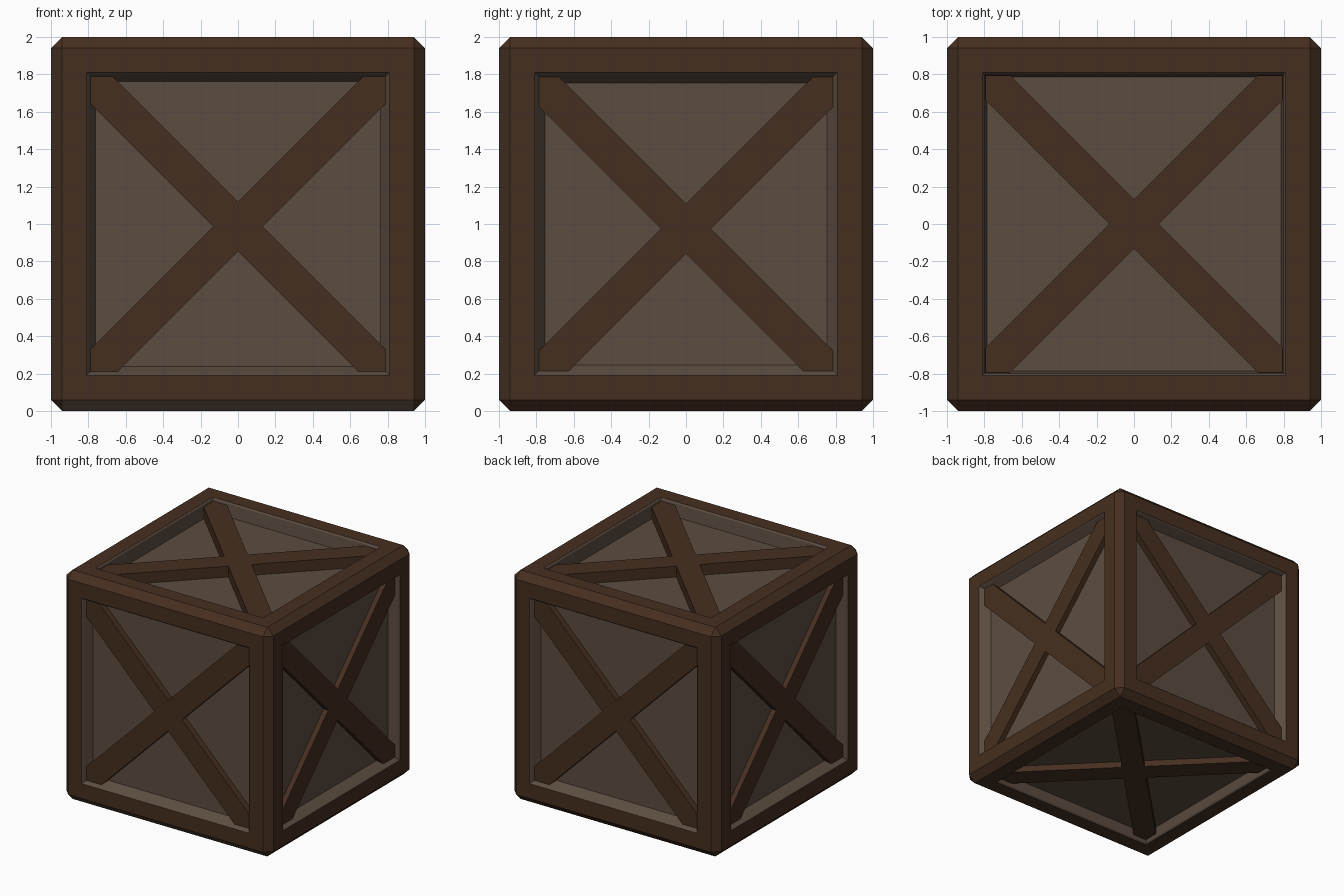
import bpy, bmesh
from math import pi
from mathutils import Matrix, Vector

if "Cube" in bpy.data.objects:
    bpy.data.objects.remove(bpy.data.objects["Cube"])

HALF, CHAMFER, OPENING = 1.0, 0.06, 0.81
BRACE_END, BRACE_CUT = 0.795, 0.133


def material(name, rgb):
    m = bpy.data.materials.new(name)
    m.diffuse_color = (*rgb, 1)
    m.use_nodes = True
    m.node_tree.nodes["Principled BSDF"].inputs["Base Color"].default_value = m.diffuse_color
    return m


dark_wood = material("dark_wood", (0.061, 0.028, 0.014))
pale_wood = material("pale_wood", (0.108, 0.074, 0.052))
LIFT = Matrix.Translation((0, 0, HALF))


def finish(bm, name, mats, matrix=LIFT):
    me = bpy.data.meshes.new(name)
    bm.transform(matrix)
    bm.to_mesh(me)
    bm.free()
    for m in mats:
        me.materials.append(m)
    ob = bpy.data.objects.new(name, me)
    bpy.context.collection.objects.link(ob)


# Chamfered outer frame with a square opening in every side
bm = bmesh.new()
bmesh.ops.create_cube(bm, size=2 * HALF)
bmesh.ops.bevel(bm, geom=bm.edges[:], offset=CHAMFER, segments=1, affect='EDGES')
bm.normal_update()
# The lower front chamfer is of the paler wood
for f in bm.faces:
    if f.normal.dot(Vector((0, -1, -1)).normalized()) > 0.99:
        f.material_index = 1
sides = [f for f in bm.faces if f.calc_area() > 2]
bmesh.ops.inset_individual(bm, faces=sides, thickness=HALF - CHAMFER - OPENING,
                           use_even_offset=True)
bmesh.ops.delete(bm, geom=sides, context='FACES')
finish(bm, "frame", [dark_wood, pale_wood])


# Recessed panel: a shallow tapered tray, local +z pointing outwards
def panel(name, matrix, inner, depth):
    bm = bmesh.new()
    rings = []
    for r, z in ((OPENING, HALF), (0.8, HALF - 0.012), (inner, HALF - depth)):
        rings.append([bm.verts.new((x * r, y * r, z))
                      for x, y in ((-1, -1), (1, -1), (1, 1), (-1, 1))])
    for outer, inside in zip(rings, rings[1:]):
        for i in range(4):
            j = (i + 1) % 4
            bm.faces.new((outer[i], outer[j], inside[j], inside[i]))
    bm.faces.new(rings[-1])
    finish(bm, name, [pale_wood], matrix)


# Cross brace: one X outline (crossing s below centre), extruded outwards
def brace(name, matrix, depth, top, s):
    a, c = BRACE_END, BRACE_CUT
    upper = [(a, a - c - s), (a, a), (a - c + s, a)]
    lower = [(a - c - s, -a), (a, -a), (a, -a + c - s)]
    right = [(0, -c - s)] + lower + [(c, -s)] + upper + [(0, c - s)]
    left = [(-x, y) for x, y in reversed(right[1:-1])]
    bm = bmesh.new()
    base = bm.faces.new([bm.verts.new((x, y, HALF - depth)) for x, y in right + left])
    ext = bmesh.ops.extrude_face_region(bm, geom=[base])
    moved = [v for v in ext["geom"] if isinstance(v, bmesh.types.BMVert)]
    bmesh.ops.translate(bm, vec=(0, 0, top - HALF + depth), verts=moved)
    bmesh.ops.recalc_face_normals(bm, faces=bm.faces[:])
    finish(bm, name, [dark_wood], matrix)


# Turn each panel and brace to its side of the crate
upright = Matrix.Rotation(pi / 2, 4, 'X')


def around(angle):
    return Matrix.Rotation(angle, 4, 'Z') @ upright


# side: turn, panel half width, panel depth, brace face height, crossing drop
placements = {
    "front": (around(0), 0.762, 0.09, 0.965, 0.013),
    "back": (around(pi), 0.762, 0.09, 0.965, 0.013),
    "right": (around(pi / 2), 0.755, 0.08, 0.965, 0.025),
    "left": (around(-pi / 2), 0.755, 0.08, 0.965, 0.025),
    "top": (Matrix.Identity(4), 0.785, 0.12, 0.975, 0.0),
    "bottom": (Matrix.Rotation(pi, 4, 'X'), 0.785, 0.09, 0.965, 0.0),
}
for side, (turn, inner, depth, top, drop) in placements.items():
    panel(side + "_panel", LIFT @ turn, inner, depth)
    brace(side + "_brace", LIFT @ turn, depth, top, drop)
